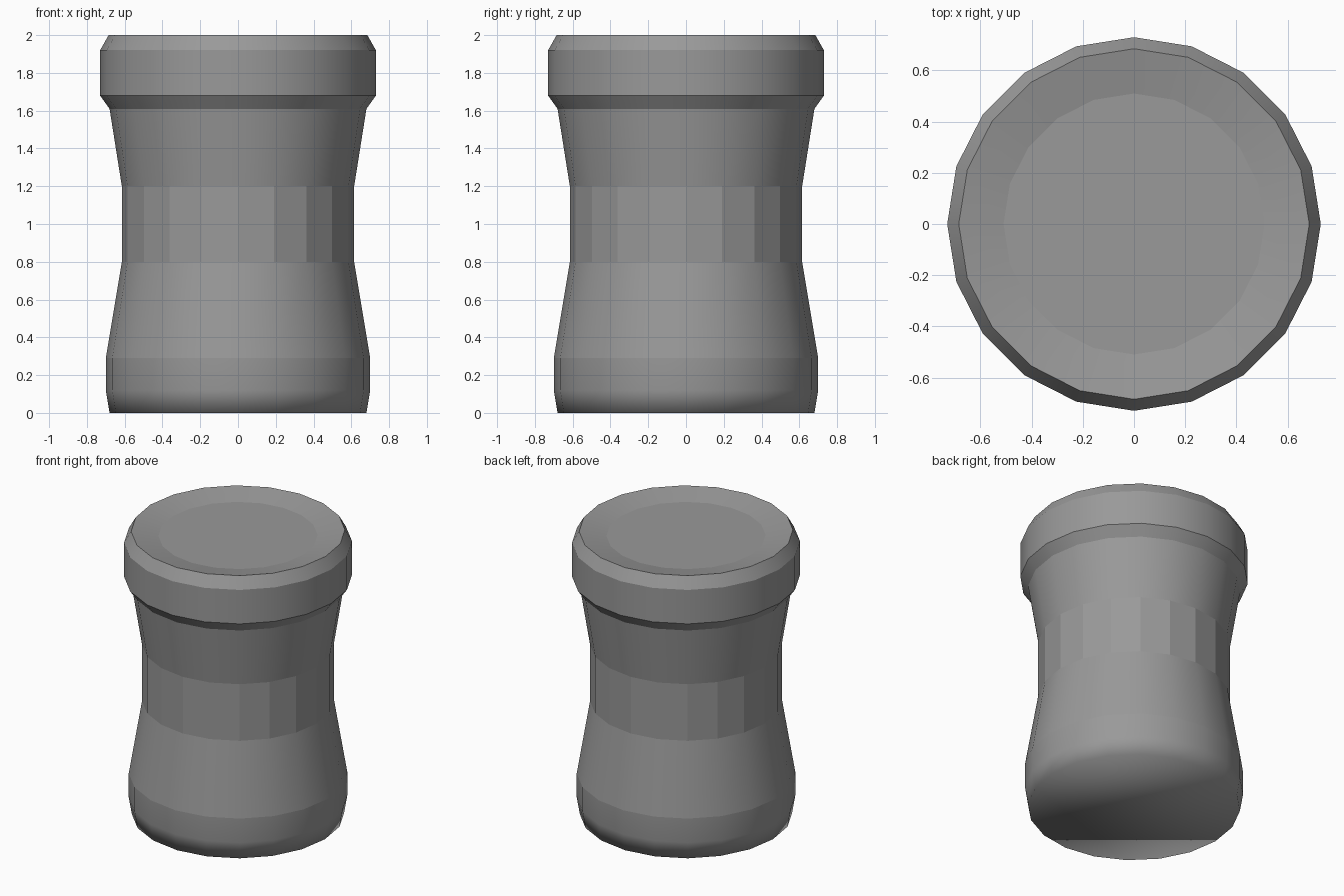
import bpy, bmesh, math

SIDES = 20

cube = bpy.data.objects.get("Cube")
if cube:
    bpy.data.objects.remove(cube)

grey = bpy.data.materials.new("plain grey")
grey.use_nodes = True
colour = (0.32, 0.32, 0.32, 1)
grey.diffuse_color = colour
grey.node_tree.nodes["Principled BSDF"].inputs["Base Color"].default_value = colour

# Outline from the base up to the dished top: radius, height, sharp ring
profile = [
    (0.68, 0.0, False),
    (0.70, 0.12, False),
    (0.70, 0.29, True),
    (0.615, 0.80, True),
    (0.615, 1.20, True),
    (0.68, 1.61, True),
    (0.73, 1.68, True),
    (0.73, 1.92, True),
    (0.685, 2.0, True),
    (0.51, 1.965, True),
]
WAIST = 3   # flat-shaded band starts at this ring

bm = bmesh.new()


def ring(radius, height):
    steps = [math.tau * i / SIDES for i in range(SIDES)]
    return [bm.verts.new((radius * math.cos(a), radius * math.sin(a), height)) for a in steps]


rings = [ring(r, z) for r, z, _ in profile]

# Walls between neighbouring rings
for level, (low, high) in enumerate(zip(rings, rings[1:])):
    for i in range(SIDES):
        j = (i + 1) % SIDES
        face = bm.faces.new((low[i], low[j], high[j], high[i]))
        face.smooth = level != WAIST

# Base and recessed top
bm.faces.new(rings[0][::-1]).smooth = True
bm.faces.new(rings[-1]).smooth = True

# Crisp creases around the body
for (_, _, sharp), verts in zip(profile, rings):
    for i in range(SIDES):
        edge = bm.edges.get((verts[i], verts[(i + 1) % SIDES]))
        edge.smooth = not sharp

mesh = bpy.data.meshes.new("waisted_body")
bm.to_mesh(mesh)
bm.free()
mesh.materials.append(grey)
body = bpy.data.objects.new("waisted_body", mesh)
bpy.context.collection.objects.link(body)
